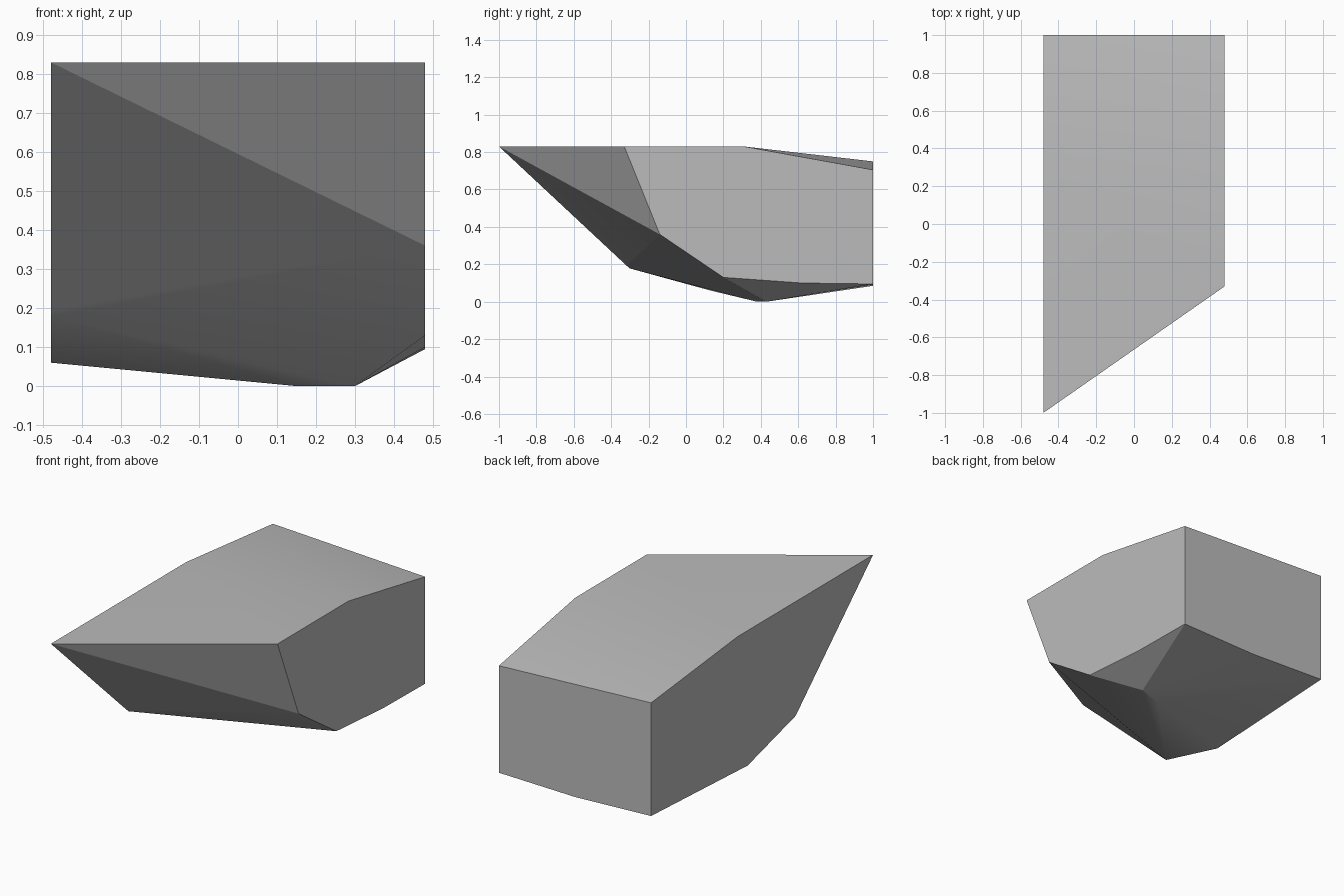
import bpy
import bmesh
import math

cube = bpy.data.objects.get("Cube")
if cube:
    bpy.data.objects.remove(cube, do_unlink=True)

# Single plain colour
grey = bpy.data.materials.new("plain_grey")
grey.use_nodes = True
colour = (0.5, 0.5, 0.5, 1)
grey.diffuse_color = colour
grey.node_tree.nodes["Principled BSDF"].inputs["Base Color"].default_value = colour

# Side outlines (y, z), plus the low points of the keel and the rear lower edge
half = 0.48
left_side = [(-1, 0.83), (0.22, 0.83), (1, 0.75), (1, 0.105),
             (0.13, 0.06), (-0.30, 0.178), (-0.32, 0.195)]
right_side = [(-0.33, 0.83), (0.31, 0.83), (1, 0.705), (1, 0.095),
              (0.62, 0.1), (0.2, 0.13), (-0.14, 0.36)]
underside = [(0.15, 0.38, 0), (0.3, 0.43, 0), (0, 1, 0.085)]

points = [(-half, y, z) for y, z in left_side]
points += [(half, y, z) for y, z in right_side]
points += underside

# Faceted block wrapped around the outlines
bm = bmesh.new()
for p in points:
    bm.verts.new(p)
bmesh.ops.convex_hull(bm, input=bm.verts)
bmesh.ops.dissolve_limit(bm, angle_limit=math.radians(0.5),
                         verts=bm.verts, edges=bm.edges)
bmesh.ops.recalc_face_normals(bm, faces=bm.faces)
mesh = bpy.data.meshes.new("wedge_block")
bm.to_mesh(mesh)
bm.free()
mesh.materials.append(grey)

block = bpy.data.objects.new("wedge_block", mesh)
bpy.context.collection.objects.link(block)
bpy.context.view_layer.objects.active = block
block.select_set(True)
bpy.ops.object.shade_smooth_by_angle(angle=math.radians(27))

# Keep the large facets evenly shaded
weighted = block.modifiers.new("even_shading", 'WEIGHTED_NORMAL')
weighted.keep_sharp = True
